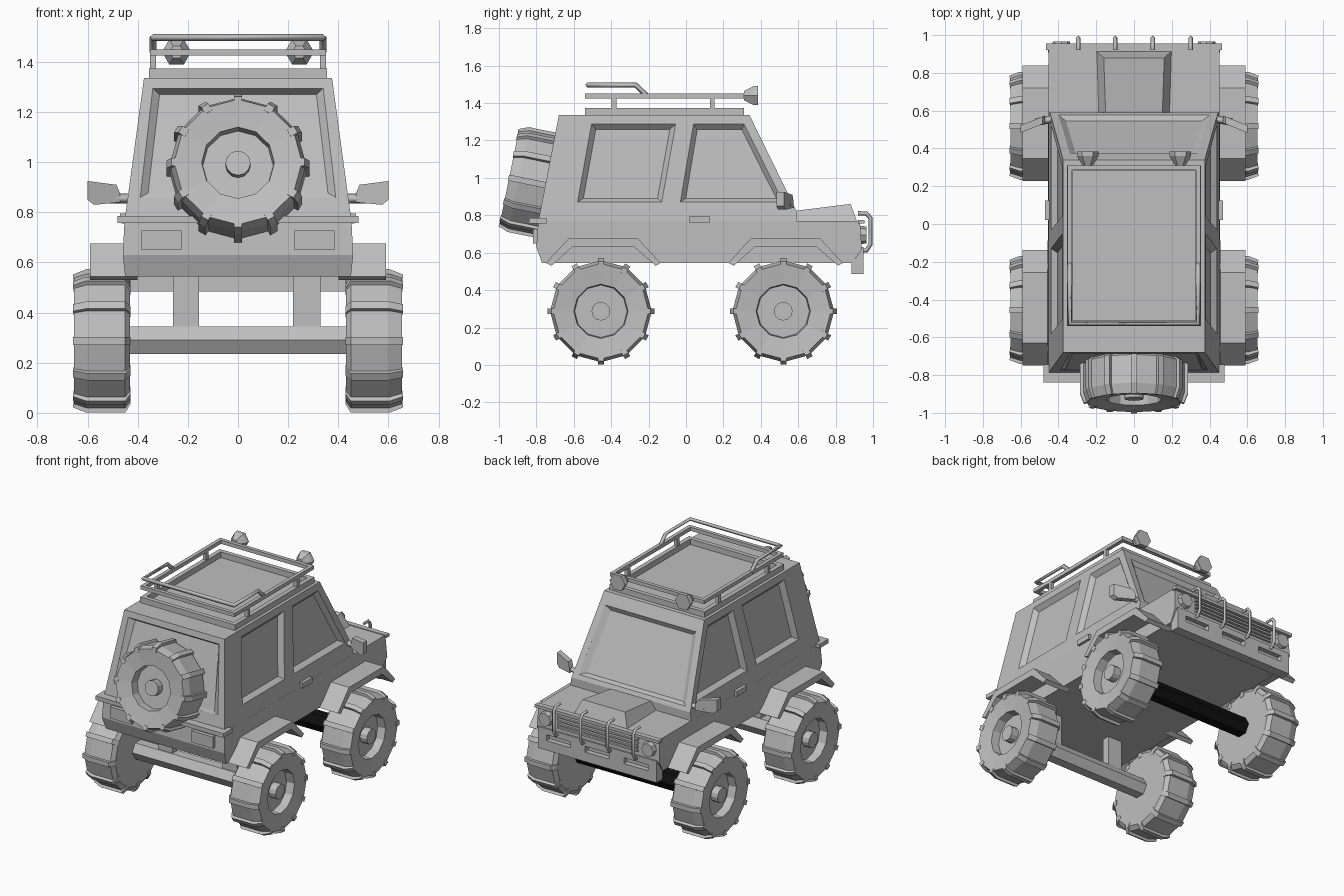
import bpy, bmesh, math
from mathutils import Matrix, Vector

cube = bpy.data.objects.get("Cube")
if cube:
    bpy.data.objects.remove(cube)


def material(name, rgb):
    m = bpy.data.materials.new(name)
    m.use_nodes = True
    m.diffuse_color = (*rgb, 1)
    m.node_tree.nodes["Principled BSDF"].inputs["Base Color"].default_value = (*rgb, 1)
    return m


GREY = material("plain grey", (0.52, 0.52, 0.52))
BLACK = material("axle black", (0.005, 0.005, 0.005))


def finish(name, bm, mat=GREY):
    bmesh.ops.recalc_face_normals(bm, faces=bm.faces)
    me = bpy.data.meshes.new(name)
    bm.to_mesh(me)
    bm.free()
    me.materials.append(mat)
    ob = bpy.data.objects.new(name, me)
    bpy.context.collection.objects.link(ob)
    return ob


def add_loft(bm, rings, closed=False):
    """Skin a list of point rings, capping the ends unless closed."""
    vs = [[bm.verts.new(p) for p in r] for r in rings]
    n = len(vs[0])
    pairs = list(zip(vs, vs[1:])) + ([(vs[-1], vs[0])] if closed else [])
    for a, b in pairs:
        for i in range(n):
            j = (i + 1) % n
            bm.faces.new((a[i], a[j], b[j], b[i]))
    if not closed:
        bm.faces.new(vs[0])
        bm.faces.new(vs[-1])


def loft(name, rings, mat=GREY, closed=False):
    bm = bmesh.new()
    add_loft(bm, rings, closed)
    return finish(name, bm, mat)


def rect(x, y0, y1, z):
    return [(-x, y0, z), (x, y0, z), (x, y1, z), (-x, y1, z)]


def box(name, x0, x1, y0, y1, z0, z1):
    return loft(name, [[(x0, y0, z), (x1, y0, z), (x1, y1, z), (x0, y1, z)] for z in (z0, z1)])


def frame(name, x, y0, y1, z0, z1, t):
    rings = [rect(x, y0, y1, z0), rect(x, y0, y1, z1),
             rect(x - t, y0 + t, y1 - t, z1), rect(x - t, y0 + t, y1 - t, z0)]
    return loft(name, rings, closed=True)


def profile(name, pts, width):
    """Side profile of (y, z) points, its half width given by height."""
    return loft(name, [[(s * width(z), y, z) for y, z in pts] for s in (1, -1)])


def disc(name, axis, stations, sides, origin, mat=GREY, turn=0.0):
    """Round part made of (distance, radius) stations along X or Y."""
    rings = []
    for d, r in stations:
        ring = []
        for i in range(sides):
            a = math.tau * i / sides + turn
            u, v = r * math.cos(a), r * math.sin(a)
            ring.append(Vector(origin) + Vector((d, u, v) if axis == "X" else (u, d, v)))
        rings.append(ring)
    return loft(name, rings, mat)


def tube(name, pts, r):
    cu = bpy.data.curves.new(name, "CURVE")
    cu.dimensions = "3D"
    cu.bevel_depth, cu.bevel_resolution, cu.use_fill_caps = r, 0, True
    sp = cu.splines.new("POLY")
    sp.points.add(len(pts) - 1)
    for p, co in zip(sp.points, pts):
        p.co = (*co, 1)
    ob = bpy.data.objects.new(name, cu)
    cu.materials.append(GREY)
    bpy.context.collection.objects.link(ob)


def cut(target, rings):
    tool = loft("cutter", rings)
    tool.hide_render = True
    mod = target.modifiers.new("recess", "BOOLEAN")
    mod.operation, mod.solver, mod.object = "DIFFERENCE", "EXACT", tool
    bpy.context.view_layer.objects.active = target
    bpy.ops.object.modifier_apply(modifier=mod.name)
    bpy.data.objects.remove(tool)


def recess(target, pts, normal, depths, shrink=0.88):
    """Sink a panel with sloping edges into a wall."""
    pts = [Vector(p) for p in pts]
    n = Vector(normal).normalized()
    c = sum(pts, Vector()) / len(pts)
    inner = [c + (p - c) * shrink - n * d for p, d in zip(pts, depths)]
    cut(target, [[p + n * 0.02 for p in pts], pts, inner])


# Cabin and lower body
def cabin_w(z):
    return 0.452 - (z - 0.77) * 0.136


def lower_w(z):
    return 0.46 - max(z - 0.62, 0) * 0.05 - max(0.62 - z, 0) * 0.13


cabin = profile("cabin", [(-0.68, 1.335), (0.34, 1.335), (0.59, 0.824), (0.59, 0.765), (-0.79, 0.765)], cabin_w)
profile("lower_body", [(-0.79, 0.77), (0.93, 0.77), (0.94, 0.62), (0.89, 0.545), (-0.77, 0.545), (-0.8, 0.63)], lower_w)

# Recessed windows
side_windows = ([(-0.505, 1.288), (-0.055, 1.288), (-0.13, 0.87), (-0.58, 0.87)],
                [(0.04, 1.288), (0.31, 1.288), (0.52, 0.87), (-0.03, 0.87)])
for s in (1, -1):
    for win in side_windows:
        recess(cabin, [(s * cabin_w(z), y, z) for y, z in win], (s, 0, 0.136), [0.03] * 4)
shield = [(x, 0.34 + (1.335 - z) * 0.489, z) for x, z in ((-0.34, 1.26), (0.34, 1.26), (0.4, 0.85), (-0.4, 0.85))]
recess(cabin, shield, (0, 0.9, 0.44), [0.025] * 4, 0.9)
back = [(x, -0.68 - (1.335 - z) * 0.192, z) for x, z in ((-0.34, 1.295), (0.34, 1.295), (0.39, 0.86), (-0.39, 0.86))]
recess(cabin, back, (0, -0.98, 0.19), [0.04, 0.04, 0.004, 0.004], 0.92)

# Hood scoop
loft("hood_scoop", [
    [(-0.19, 0.585, 0.765), (0.19, 0.585, 0.765), (0.2, 0.915, 0.765), (-0.2, 0.915, 0.765)],
    [(-0.15, 0.585, 0.824), (0.15, 0.585, 0.824), (0.16, 0.88, 0.861), (-0.16, 0.88, 0.861)]])

# Wheels: tyre, sunken rim, hub and tread bars
wheel_profile = [(0, 0.02), (0, 0.245), (0.02, 0.272), (0.172, 0.272), (0.225, 0.255), (0.21, 0.145),
                 (0.155, 0.14), (0.155, 0.05), (0.205, 0.05), (0.205, 0.01)]
bar_profile = [(-0.002, 0.22), (-0.002, 0.25), (0.02, 0.286), (0.175, 0.286), (0.229, 0.265), (0.225, 0.235)]


def wheel(name, matrix):
    bm = bmesh.new()
    add_loft(bm, [[(d, r * math.cos(math.tau * i / 12), r * math.sin(math.tau * i / 12)) for i in range(12)]
                  for d, r in wheel_profile])
    for i in range(12):
        turn = Matrix.Rotation(math.tau * i / 12, 4, "X")
        add_loft(bm, [[turn @ Vector((d, w, r)) for d, r in bar_profile] for w in (-0.016, 0.016)])
    bm.transform(matrix)
    return finish(name, bm)


for s, side in ((1, "left"), (-1, "right")):
    for y, end in ((-0.455, "rear"), (0.52, "front")):
        face = Matrix.Rotation(0 if s > 0 else math.pi, 4, "Z")
        wheel(f"{side}_{end}_wheel", Matrix.Translation((s * 0.43, y, 0.287)) @ face)
        # Angular wheel arch
        outer = [(-0.295, 0.545), (-0.175, 0.675), (0.2, 0.675), (0.32, 0.545)]
        inner = [(0.295, 0.53), (0.18, 0.63), (-0.155, 0.63), (-0.265, 0.53)]
        loft(f"{side}_{end}_arch", [[(s * x, y + 0.995 * dy, z) for dy, z in outer + inner] for x in (0.4, 0.59)])
wheel("spare_wheel", Matrix.Translation((0, -0.725, 0.956))
      @ Matrix.Rotation(math.radians(-11.5), 4, "X") @ Matrix.Rotation(-math.pi / 2, 4, "Z"))

# Axles and supports
disc("rear_axle", "X", [(-0.435, 0.063), (0.435, 0.063)], 6, (0, -0.455, 0.29))
disc("front_axle", "X", [(-0.435, 0.063), (0.435, 0.063)], 6, (0, 0.52, 0.29), BLACK)
box("left_axle_support", 0.22, 0.33, -0.48, -0.43, 0.3, 0.56)
box("right_axle_support", -0.26, -0.155, -0.48, -0.43, 0.3, 0.56)

# Rear shelf and lamps
box("rear_shelf", -0.48, 0.48, -0.84, -0.745, 0.757, 0.785)
for s, side in ((1, "left"), (-1, "right")):
    box(f"{side}_rear_lamp", *sorted((s * 0.225, s * 0.385)), -0.818, -0.77, 0.65, 0.728)

# Front bumper with three slots, grille and headlights
bumper = box("front_bumper", -0.445, 0.445, 0.885, 0.95, 0.485, 0.63)
for x in (-0.29, 0, 0.29):
    cut(bumper, [rect_ring for rect_ring in
                 ([(x - 0.09, y, 0.55), (x + 0.09, y, 0.55), (x + 0.09, y, 0.59), (x - 0.09, y, 0.59)]
                  for y in (0.915, 0.97))])
box("grille_cap", -0.465, 0.465, 0.92, 0.955, 0.755, 0.775)
for i in range(4):
    z = 0.655 + i * 0.025
    box(f"grille_bar_{i + 1}", -0.3, 0.3, 0.925, 0.952, z, z + 0.012)
for x in (-0.385, 0.385):
    disc("headlight", "Y", [(0, 0.05), (0.035, 0.045)], 8, (x, 0.93, 0.695))

# Bull bar hoops
hoop = [(0.92, 0.81), (0.965, 0.81), (0.986, 0.785), (0.986, 0.645), (0.965, 0.612), (0.92, 0.612)]
for x in (-0.295, -0.1, 0.1, 0.3):
    tube("bull_bar_hoop", [(x, y, z) for y, z in hoop], 0.012)

# Mirrors and door handles
for s, side in ((1, "left"), (-1, "right")):
    tube(f"{side}_mirror_arm", [(s * 0.43, 0.555, 0.855), (s * 0.52, 0.54, 0.855)], 0.02)
    head = [(0.47, 0.875), (0.485, 0.91), (0.6, 0.925), (0.6, 0.85), (0.575, 0.83), (0.47, 0.84)]
    loft(f"{side}_mirror", [[(s * x, 0.555 - (x - 0.47) * 0.4 + t, z) for x, z in head] for t in (-0.02, 0.02)])
    box(f"{side}_door_handle", *sorted((s * 0.44, s * 0.47)), 0.02, 0.125, 0.76, 0.795)

# Roof rack
frame("roof_frame", 0.355, -0.54, 0.31, 1.33, 1.373, 0.03)
frame("rack_rail", 0.352, -0.54, 0.31, 1.425, 1.45, 0.025)
tube("rack_upper_rail", [(0.34, -0.21, 1.44), (0.34, -0.27, 1.497), (0.34, -0.528, 1.497),
                         (-0.34, -0.528, 1.497), (-0.34, -0.27, 1.497), (-0.34, -0.21, 1.44)], 0.014)
for x in (-0.34, 0.34):
    for y in (-0.385, 0.14):
        box("rack_post", x - 0.012, x + 0.012, y - 0.013, y + 0.013, 1.36, 1.43)
for x in (-0.245, 0.245):
    disc("roof_light", "Y", [(0, 0.028), (0.05, 0.058), (0.075, 0.058)], 6, (x, 0.31, 1.44))
